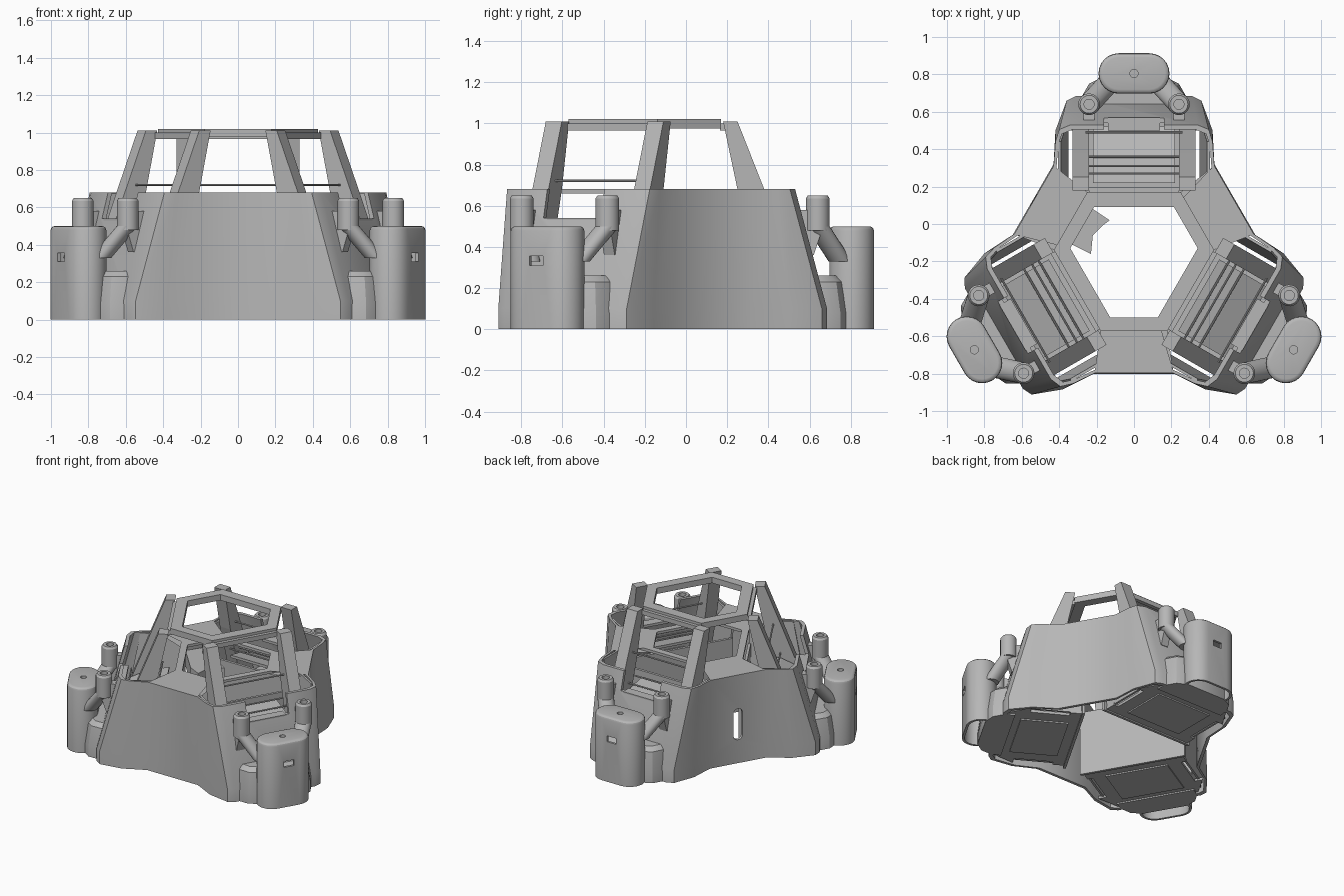
import bpy, bmesh, math
from mathutils import Matrix, Vector

cube = bpy.data.objects.get("Cube")
if cube:
    bpy.data.objects.remove(cube)

grey = bpy.data.materials.new("plain_grey")
grey.use_nodes = True
COLOUR = (0.47, 0.47, 0.47, 1)
grey.diffuse_color = COLOUR
grey.node_tree.nodes["Principled BSDF"].inputs["Base Color"].default_value = COLOUR

CENTRE = Matrix.Translation((0, -0.18, 0))
SIDES = ("back", "right", "left")


def turn(deg):
    return Matrix.Rotation(math.radians(deg), 4, 'Z')


ARMS = [CENTRE @ turn(a) for a in (0, 120, 240)]


def loft(name, rings, closed=False):
    """Skin a row of point rings; closed joins last to first, otherwise cap both ends."""
    bm = bmesh.new()
    vs = [[bm.verts.new(p) for p in r] for r in rings]
    n = len(rings[0])
    pairs = list(zip(vs, vs[1:])) + ([(vs[-1], vs[0])] if closed else [])
    for a, b in pairs:
        for i in range(n):
            j = (i + 1) % n
            bm.faces.new((a[i], a[j], b[j], b[i]))
    if not closed:
        bm.faces.new(vs[0])
        bm.faces.new(vs[-1])
    bmesh.ops.recalc_face_normals(bm, faces=bm.faces)
    mesh = bpy.data.meshes.new(name)
    bm.to_mesh(mesh)
    bm.free()
    mesh.materials.append(grey)
    ob = bpy.data.objects.new(name, mesh)
    bpy.context.collection.objects.link(ob)
    return ob


def at(pts, z):
    return [(x, y, z) for x, y in pts]


def prism(name, pts, z0, z1):
    return loft(name, [at(pts, z0), at(pts, z1)])


def box(name, x0, x1, y0, y1, z0, z1):
    return prism(name, [(x0, y0), (x1, y0), (x1, y1), (x0, y1)], z0, z1)


def side_plate(name, x0, x1, yz):
    """Extrude a side profile across x."""
    return loft(name, [[(x, y, z) for y, z in yz] for x in (x0, x1)])


def circle(cx, cy, r, n=20):
    return [(cx + r * math.cos(2 * math.pi * i / n), cy + r * math.sin(2 * math.pi * i / n))
            for i in range(n)]


def stadium(cy, half, r, n=12):
    pts = []
    for sx, start in ((1, -90), (-1, 90)):
        for i in range(n + 1):
            a = math.radians(start + 180 * i / n)
            pts.append((sx * half + r * math.cos(a), cy + r * math.sin(a)))
    return pts


def rod(name, y, z, r):
    """Round bar running across x."""
    return loft(name, [[(x, py, pz) for py, pz in circle(y, z, r, 8)] for x in (-0.26, 0.26)])


def carve(ob, cutters):
    """Cut shapes out of an object and bake the result."""
    for c in cutters:
        c.hide_render = True
        m = ob.modifiers.new("cut", 'BOOLEAN')
        m.operation, m.object, m.solver = 'DIFFERENCE', c, 'EXACT'
    bpy.context.view_layer.update()
    ev = ob.evaluated_get(bpy.context.evaluated_depsgraph_get())
    mesh = bpy.data.meshes.new_from_object(ev)
    ob.modifiers.clear()
    ob.data = mesh
    for c in cutters:
        bpy.data.objects.remove(c)
    return ob


def smooth(ob):
    bpy.ops.object.select_all(action='DESELECT')
    ob.select_set(True)
    bpy.context.view_layer.objects.active = ob
    bpy.ops.object.shade_smooth_by_angle(angle=math.radians(30))
    return ob


def repeat(ob):
    """Put one copy of a part on each of the three arms."""
    name = ob.name
    for side, m in zip(SIDES, ARMS):
        o = ob if side == "back" else ob.copy()
        if o is not ob:
            bpy.context.collection.objects.link(o)
        o.name = side + "_" + name
        o.matrix_world = m


def round_three(half):
    """Turn a right-half outline of one arm into the full three-arm outline."""
    arm = half[::-1] + [(-x, y) for x, y in half]
    return [tuple((m @ Vector((x, y, 0))).xy) for m in ARMS for x, y in arm]


def inset(pts, s):
    return [(x * s, (y + 0.18) * s - 0.18) for x, y in pts]


# Hollow body: upright walls between three bays with sloping ends
low = round_three([(0.31, 0.865), (0.36, 0.84), (0.42, 0.68), (0.43, 0.50)])
high = round_three([(0.34, 0.71), (0.40, 0.685), (0.42, 0.62), (0.43, 0.49)])
body = loft("body_shell", [at(low, 0), at(low, 0.1), at(high, 0.68),
                           at(inset(high, 0.965), 0.68), at(inset(low, 0.965), 0.1),
                           at(inset(low, 0.965), 0)], closed=True)
cutters = []
for m in ARMS:
    notch = box("notch_cutter", -0.16, 0.16, 0.6, 0.85, 0.54, 0.8)
    notch.matrix_world = m
    cutters.append(notch)
slot = loft("slot_cutter", [[(x, y, z + 0.3) for z, x in stadium(0, 0.085, 0.035)]
                            for y in (0.45, 0.75)])
slot.matrix_world = CENTRE @ turn(60)
smooth(carve(body, cutters + [slot]))

# Deck and top ring, both with an open six-sided middle
def open_plate(name, outer, inner, z0, z1):
    o, i = round_three(outer), round_three(inner)
    return loft(name, [at(o, z0), at(o, z1), at(i, z1), at(i, z0)], closed=True)


open_plate("deck", [(0.405, 0.32), (0.42, 0.485)], [(0.15, 0.27), (0.214, 0.27)], 0.66, 0.68)
open_plate("top_ring", [(0.25, 0.35)], [(0.214, 0.27)], 0.975, 1.02)

# Bay walls, floor and tilted inner panel
repeat(box("bay_inner_wall", -0.39, 0.39, 0.30, 0.32, 0, 0.5))
floor = [(0.37, 0.32), (0.37, 0.40), (0.33, 0.40), (0.33, 0.68), (0.39, 0.68), (0.30, 0.83)]
repeat(prism("bay_floor", floor + [(-x, y) for x, y in floor[::-1]], 0.01, 0.03))
repeat(box("floor_hatch", -0.23, 0.23, 0.39, 0.73, 0, 0.01))
repeat(box("wall_step", -0.14, 0.14, 0.68, 0.75, 0.52, 0.54))
repeat(side_plate("bay_panel", -0.22, 0.22, [(0.40, 0.50), (0.55, 0.47), (0.70, 0.40),
                                             (0.70, 0.38), (0.55, 0.45), (0.40, 0.48)]))

# Leaning side walls of each bay, and the sloping frame legs
for s in (-1, 1):
    repeat(loft("bay_side_wall", [[(s * x, 0.31, 0.675), (s * x, 0.62, 0.675),
                                   (s * (x - 0.04), 0.74, 0.02), (s * (x - 0.04), 0.31, 0.02)]
                                  for x in (0.39, 0.405)]))
    repeat(side_plate("frame_leg", s * 0.24, s * 0.33,
                      [(0.36, 1.01), (0.43, 1.01), (0.56, 0.68), (0.81, 0.03),
                       (0.62, 0.03), (0.43, 0.68)]))

# Cross bar and thin rods between the legs
repeat(box("frame_cross_bar", -0.24, 0.24, 0.345, 0.375, 0.965, 1.0))
for y, z in ((0.49, 0.72), (0.54, 0.5), (0.45, 0.52), (0.67, 0.46)):
    repeat(rod("rod", y, z, 0.006))

# Outer pods: hollow, with a bolt hole and a small port
pod = loft("pod", [at(stadium(0.985, 0.082, r), z) for r, z in
                   ((0.108, 0), (0.108, 0.478), (0.104, 0.49), (0.096, 0.497), (0.085, 0.5))])
carve(pod, [prism("hollow_cutter", stadium(0.985, 0.082, 0.09), -0.1, 0.43),
            prism("bolt_cutter", circle(0, 0.985, 0.022), 0.46, 0.6),
            box("port_cutter", -0.038, 0.038, 1.0, 1.2, 0.31, 0.355)])
repeat(smooth(pod))

# Rounded foot between pod and body
foot = [(0.29, 0.78), (0.28, 0.86), (0.24, 0.93), (0.16, 0.97)]
foot = foot + [(-x, y) for x, y in foot[::-1]]
repeat(smooth(loft("pod_foot", [at(foot, 0), at(foot, 0.08),
                                at([(x * 0.93, y - 0.02) for x, y in foot], 0.23),
                                at([(x * 0.85, y - 0.05) for x, y in foot], 0.26)])))

# Screw bosses with recessed tops, sheared struts to the pod and webs to the body
for s in (-1, 1):
    x = s * 0.24
    boss = loft("boss", [at(circle(x, 0.82, r), z) for r, z in
                         ((0.058, 0.48), (0.058, 0.635), (0.048, 0.65),
                          (0.027, 0.65), (0.027, 0.59))])
    repeat(smooth(boss))
    repeat(smooth(loft("boss_strut", [at(circle(x, 0.82, 0.058), 0.5),
                                      at(circle(s * 0.14, 0.93, 0.058), 0.33)])))
    repeat(side_plate("boss_web", x - 0.03, x + 0.03,
                      [(0.72, 0.58), (0.82, 0.58), (0.84, 0.48), (0.80, 0.36), (0.77, 0.36)]))

# Small bracket inside the central well, beside the slot
bracket = prism("well_bracket", [(-0.13, 0.2), (-0.17, 0.17), (-0.22, 0.12), (-0.23, 0.02),
                                 (-0.33, 0.07), (-0.52, 0.28), (-0.45, 0.39), (-0.22, 0.26)],
                0.38, 0.5)
bracket.matrix_world = CENTRE
